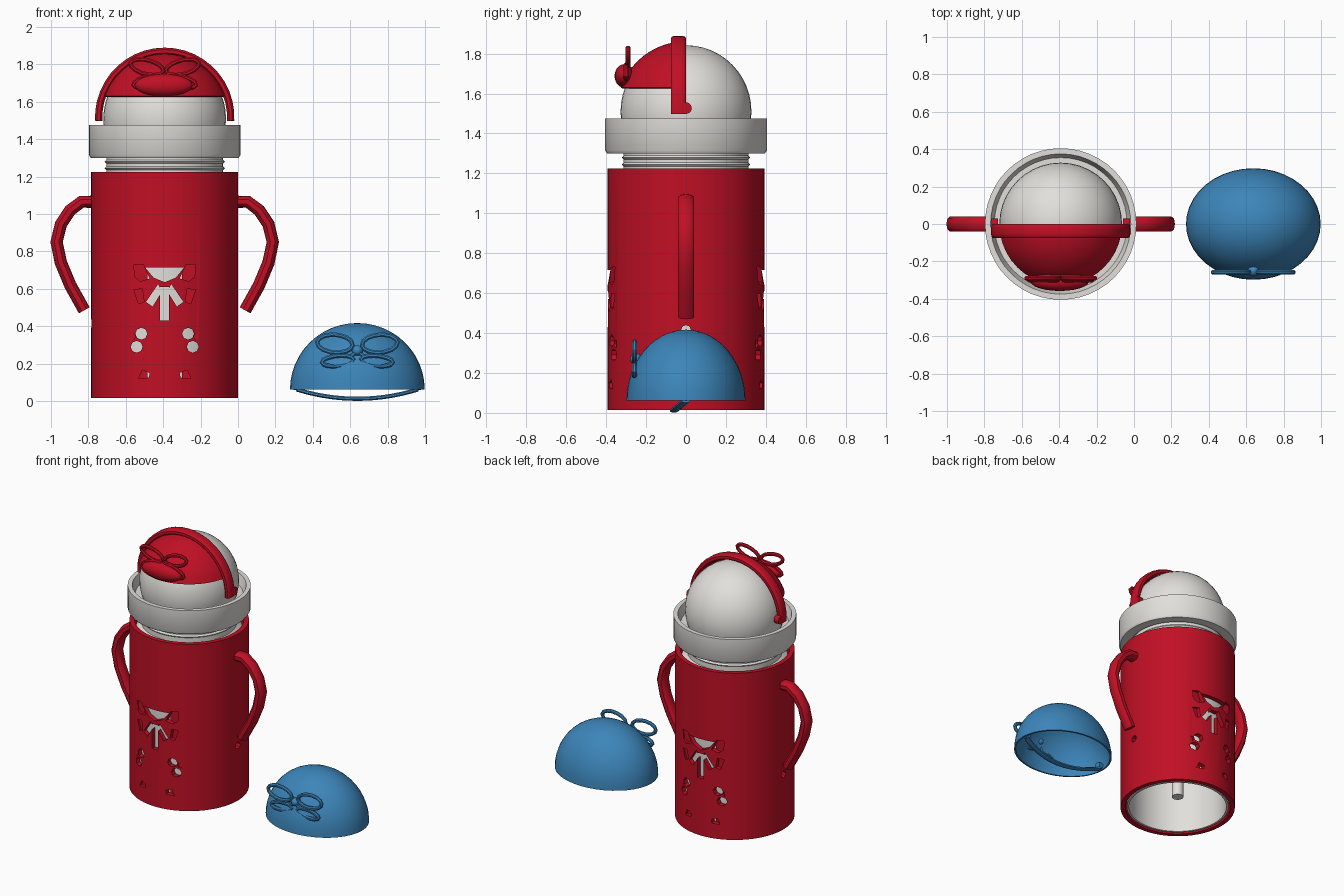
import bpy, bmesh, math
from mathutils import Vector, Matrix

if "Cube" in bpy.data.objects:
    bpy.data.objects.remove(bpy.data.objects["Cube"])

CX = -0.392   # bottle axis
BX = 0.638    # loose cap axis
pi = math.pi


def material(name, col):
    m = bpy.data.materials.new(name)
    m.diffuse_color = (*col, 1)
    m.use_nodes = True
    m.node_tree.nodes["Principled BSDF"].inputs["Base Color"].default_value = m.diffuse_color
    return m


RED = material("red", (0.53, 0.005, 0.018))
WHITE = material("warm_white", (0.76, 0.74, 0.71))
BLUE = material("blue", (0.045, 0.235, 0.49))


def finish(name, bm, mat):
    bmesh.ops.recalc_face_normals(bm, faces=bm.faces)
    me = bpy.data.meshes.new(name)
    bm.to_mesh(me)
    bm.free()
    if mat:
        me.materials.append(mat)
    ob = bpy.data.objects.new(name, me)
    bpy.context.collection.objects.link(ob)
    return ob


def lathe(name, prof, mat, n=48):
    """Closed (r, z) outline turned about the bottle axis."""
    bm = bmesh.new()
    rings = [[bm.verts.new((CX + r * math.cos(2*pi*i/n), r * math.sin(2*pi*i/n), z))
              for i in range(n)] for r, z in prof]
    for k in range(len(rings)):
        a, b = rings[k], rings[(k + 1) % len(rings)]
        for i in range(n):
            j = (i + 1) % n
            bm.faces.new((a[i], a[j], b[j], b[i]))
    return finish(name, bm, mat)


def sweep(name, pts, wy, wn, mat, closed=False, n=10, power=1.0):
    """Tube along pts: half-width wy across y, wn in the plane of the path."""
    bm = bmesh.new()
    pts = [Vector(p) for p in pts]
    m = len(pts)
    rings = []
    for k, p in enumerate(pts):
        a = pts[(k - 1) % m] if closed or k else p
        b = pts[(k + 1) % m] if closed or k < m - 1 else p
        nrm = (b - a).cross(Vector((0, 1, 0))).normalized()
        ring = []
        for i in range(n):
            c, s = math.cos(2*pi*(i + .5)/n), math.sin(2*pi*(i + .5)/n)
            c, s = (math.copysign(abs(v)**power, v) for v in (c, s))
            ring.append(bm.verts.new(p + Vector((0, c * wy, 0)) + nrm * (s * wn)))
        rings.append(ring)
    for k in range(m if closed else m - 1):
        a, b = rings[k], rings[(k + 1) % m]
        for i in range(n):
            j = (i + 1) % n
            bm.faces.new((a[i], a[j], b[j], b[i]))
    if not closed:
        bm.faces.new(rings[0])
        bm.faces.new(rings[-1])
    return finish(name, bm, mat)


def ball(name, c, r, mat, cuts=(), thick=0, u=32, v=18):
    """Ellipsoid, cut by planes (point, direction removed), optionally a shell."""
    bm = bmesh.new()
    mx = Matrix.Translation(c) @ Matrix.Diagonal((*r, 1))
    bmesh.ops.create_uvsphere(bm, u_segments=u, v_segments=v, radius=1, matrix=mx)
    for co, no in cuts:
        bmesh.ops.bisect_plane(bm, geom=bm.verts[:] + bm.edges[:] + bm.faces[:],
                               plane_co=co, plane_no=no, clear_outer=True)
    if thick:
        bmesh.ops.recalc_face_normals(bm, faces=bm.faces)
        bmesh.ops.solidify(bm, geom=bm.faces[:], thickness=thick)
    return finish(name, bm, mat)


def rod(name, c, r, length, mat, axis='Z', n=16):
    bm = bmesh.new()
    rot = Matrix.Rotation(pi/2, 4, 'Y') if axis == 'X' else Matrix.Identity(4)
    bmesh.ops.create_cone(bm, cap_ends=True, segments=n, radius1=r, radius2=r, depth=length,
                          matrix=Matrix.Translation(c) @ rot)
    return finish(name, bm, mat)


def loop(name, c, rx, rz, tilt, mat, w=0.013):
    pts = []
    for i in range(14):
        a = 2*pi*i/14
        x, z = rx * math.cos(a), rz * math.sin(a)
        pts.append((c[0] + x*math.cos(tilt) - z*math.sin(tilt), c[1],
                    c[2] + x*math.sin(tilt) + z*math.cos(tilt)))
    return sweep(name, pts, w, w, mat, closed=True, n=8)


# --- outer sleeve with cut-out ornaments on front and back
sleeve = lathe("sleeve", [(.393, .015), (.393, 1.225), (.36, 1.225), (.36, .015)], RED, 72)


def circle(x, z, r, n=8):
    return [(x + r*math.cos(2*pi*i/n), z + r*math.sin(2*pi*i/n)) for i in range(n)]


THRU, SHALLOW = 0.29, 0.348
single = [([(-.105, .715), (.105, .715), (.06, .66), (0, .635), (-.06, .66)], THRU),
          ([(-.024, .43), (.024, .43), (.024, .61), (-.024, .61)], THRU)]
paired = [([(-.035, .625), (-.015, .585), (-.065, .505), (-.1, .53)], THRU),
          (circle(-.125, .36, .032), THRU), (circle(-.15, .29, .032), THRU),
          ([(-.165, .73), (-.115, .73), (-.08, .655), (-.13, .64), (-.16, .665)], SHALLOW),
          ([(-.165, .595), (-.12, .6), (-.11, .53), (-.14, .52)], SHALLOW),
          (circle(-.175, .345, .02, 6), SHALLOW),
          ([(-.14, .12), (-.12, .165), (-.08, .15), (-.085, .125)], SHALLOW)]
shapes = single + paired + [([(-x, z) for x, z in p], d) for p, d in paired]
cutters = []
for poly, depth in shapes:
    for s in (-1, 1):
        bm = bmesh.new()
        f = bm.faces.new([bm.verts.new((CX + x, s * depth, z)) for x, z in poly])
        ex = bmesh.ops.extrude_face_region(bm, geom=[f])
        bmesh.ops.translate(bm, vec=(0, s * .2, 0),
                            verts=[v for v in ex["geom"] if isinstance(v, bmesh.types.BMVert)])
        cutters.append(finish("cutter", bm, None))
for s in (-1, 1):   # small side holes
    cutters.append(rod("cutter", (CX + s * .39, 0, .415), .025, .16, None, 'X', 8))
for c in cutters:
    c.hide_render = True
    md = sleeve.modifiers.new("cut", 'BOOLEAN')
    md.operation, md.solver, md.object = 'DIFFERENCE', 'EXACT', c
bpy.context.view_layer.update()
done = bpy.data.meshes.new_from_object(sleeve.evaluated_get(bpy.context.evaluated_depsgraph_get()))
sleeve.modifiers.clear()
sleeve.data = done
done.materials.clear()
done.materials.append(RED)
for p in done.polygons:
    p.material_index = 0
for c in cutters:
    bpy.data.objects.remove(c)

# --- inner bottle with threaded neck, open below, and straw
lathe("inner_bottle", [(.35, .02), (.35, 1.17), (.312, 1.2), (.312, 1.235), (.322, 1.245),
                       (.312, 1.255), (.312, 1.27), (.322, 1.28), (.312, 1.29), (.312, 1.36),
                       (.295, 1.36), (.295, 1.19), (.335, 1.16), (.335, .02)], WHITE)
rod("straw", (CX, 0, .75), .04, 1.3, WHITE)

# --- screw collar and dome lid
lathe("collar", [(.33, 1.3), (.395, 1.3), (.405, 1.315), (.405, 1.475), (.375, 1.475),
                 (.355, 1.41), (.30, 1.41), (.30, 1.33)], WHITE)
ball("dome_lid", (CX, 0, 1.51), (.328, .328, .332), WHITE,
     [((0, 0, 1.38), (0, 0, -1))], u=40, v=24)

# --- red sliding visor with arch band, pivots and bow
ball("visor", (CX, 0, 1.515), (.347, .347, .347), RED,
     [((0, 0, 1.63), (0, 0, -1)), ((0, -.03, 0), (0, 1, 0))], .012, 48, 28)
arch = [(CX + .353*math.cos(a), -.038, 1.517 + .353*math.sin(a))
        for a in [math.radians(-3 + 186*i/22) for i in range(23)]]
sweep("visor_arch", arch, .038, .02, RED, n=12, power=.6)
for s in (-1, 1):
    rod("visor_pivot", (CX + s * .352, 0, 1.527), .029, .036, RED, 'X')
    loop("visor_bow_loop", (CX + s * .095, -.29, 1.785), .09, .038, s * .25, RED)
    loop("visor_bow_tail", (CX + s * .085, -.3, 1.71), .085, .028, s * -.25, RED)
ball("visor_bow_pad", (CX - .005, -.308, 1.688), (.155, .05, .06), RED, u=24, v=12)

# --- side handles
half = [(.38, 1.065), (.445, 1.065), (.505, 1.02), (.555, .945), (.578, .85),
        (.555, .74), (.505, .62), (.43, .485)]
for s in (-1, 1):
    sweep("side_handle", [(CX + s * x, 0, z) for x, z in half], .043, .033, RED, power=.8)

# --- loose blue cap with strap and bow
ball("spare_cap", (BX, 0, .062), (.36, .298, .355), BLUE,
     [((0, 0, .0625), (0, 0, -1))], .012, 40, 24)
strap = []
for i in range(15):
    t = -1 + 2*i/14
    k = 1 - t*t
    strap.append((BX + .325*t, -.06*k, .062 - .05*k))
sweep("cap_strap", strap, .022, .012, BLUE, n=8)
for s in (-1, 1):
    rod("cap_pivot", (BX + s * .325, 0, .085), .025, .03, BLUE, 'X')
    loop("cap_bow_loop", (BX + s * .12, -.258, .307), .095, .048, s * .08, BLUE)
    loop("cap_bow_tail", (BX + s * .105, -.258, .215), .085, .028, s * -.1, BLUE)
    sweep("cap_bow_ribbon", [(BX, -.258, .268), (BX + s * .04, -.258, .235)], .012, .012, BLUE, n=8)
ball("cap_bow_knot", (BX, -.25, .27), (.03, .03, .028), BLUE, u=12, v=8)

# --- smooth shading with crisp edges
bpy.ops.object.select_all(action='SELECT')
bpy.context.view_layer.objects.active = sleeve
bpy.ops.object.shade_smooth_by_angle(angle=math.radians(40))
